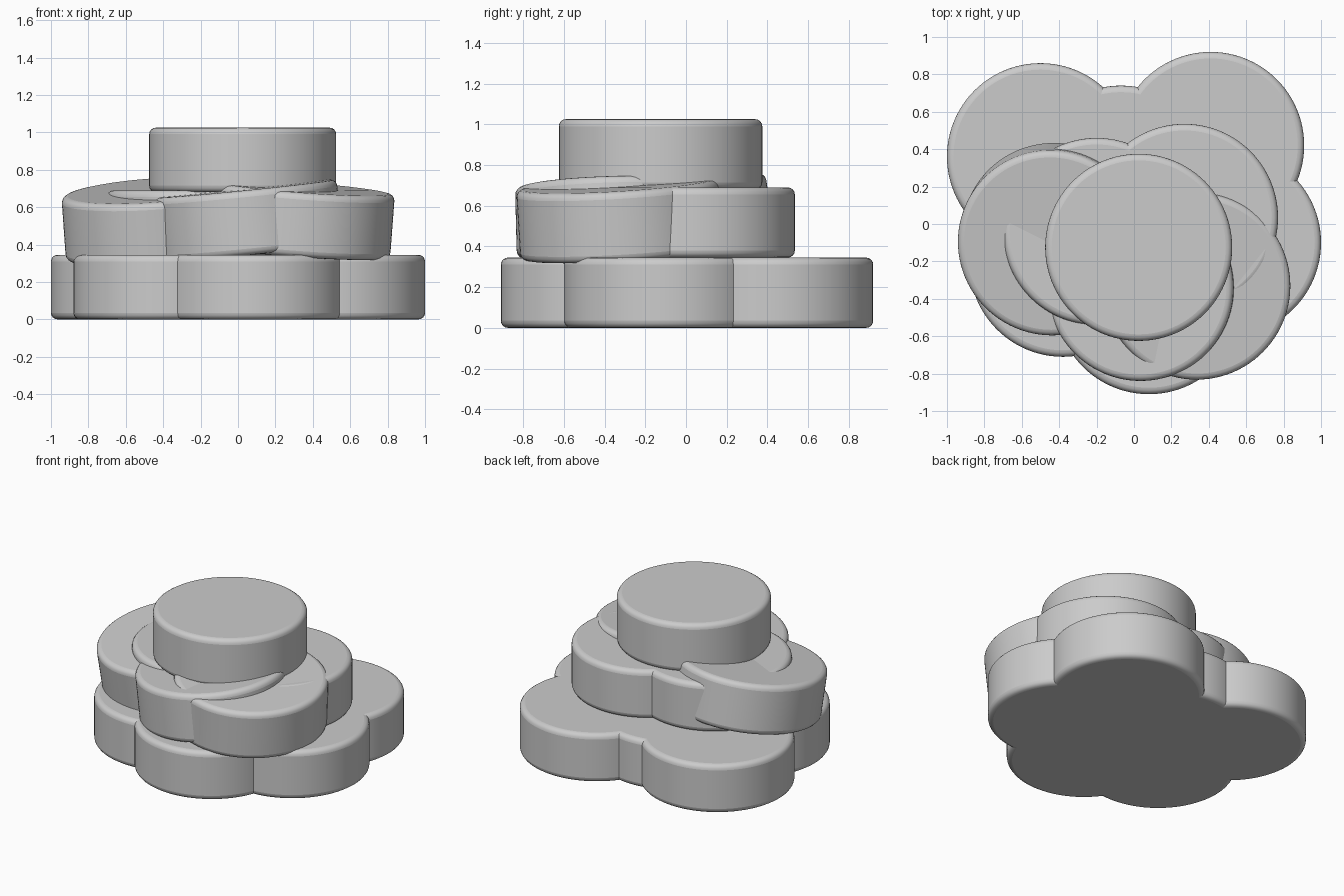
import bpy, math
from mathutils import Vector

cube = bpy.data.objects.get("Cube")
if cube:
    bpy.data.objects.remove(cube, do_unlink=True)

RADIUS, HEIGHT, EDGE = 0.5, 0.345, 0.035

grey = bpy.data.materials.new("light_grey")
grey.use_nodes = True
colour = (0.6, 0.6, 0.6, 1)
grey.diffuse_color = colour
grey.node_tree.nodes["Principled BSDF"].inputs["Base Color"].default_value = colour


def disc(name, x, y, top, lean=(0, 0)):
    """Rounded disc whose top centre is at x, y, top and whose axis leans by lean."""
    axis = Vector((lean[0], lean[1], 1)).normalized()
    centre = Vector((x, y, top)) - axis * HEIGHT / 2
    bpy.ops.mesh.primitive_cylinder_add(vertices=96, radius=RADIUS, depth=HEIGHT, location=centre)
    ob = bpy.context.object
    ob.name = name
    ob.rotation_euler = Vector((0, 0, 1)).rotation_difference(axis).to_euler()
    ob.data.materials.append(grey)
    bevel = ob.modifiers.new("rounded_rim", 'BEVEL')
    bevel.width = EDGE
    bevel.segments = 4
    bevel.limit_method = 'ANGLE'
    bevel.angle_limit = math.radians(40)
    bpy.ops.object.shade_smooth_by_angle(angle=math.radians(40))
    return ob


# Bottom layer: flat discs in a ring around a middle one
for name, x, y in (("back_right", -0.5, 0.36), ("back_left", 0.41, 0.42),
                   ("left", 0.5, -0.1), ("front", 0.08, -0.41),
                   ("right", -0.38, -0.21), ("middle", -0.07, 0.24)):
    disc("bottom_disc_" + name, x, y, HEIGHT)

# Middle layer: two flat discs and three leaning ones
disc("middle_disc_back_right", -0.2, -0.04, 0.69)
disc("middle_disc_back_left", 0.27, 0.035, 0.69)
disc("middle_disc_right", -0.445, -0.105, 0.69, (-0.07, -0.14))
disc("middle_disc_left", 0.34, -0.335, 0.705, (0.075, -0.06))
disc("middle_disc_front", 0.03, -0.34, 0.70, (-0.1, -0.025))

# Single disc on top
disc("top_disc", 0.025, -0.125, 1.025)
